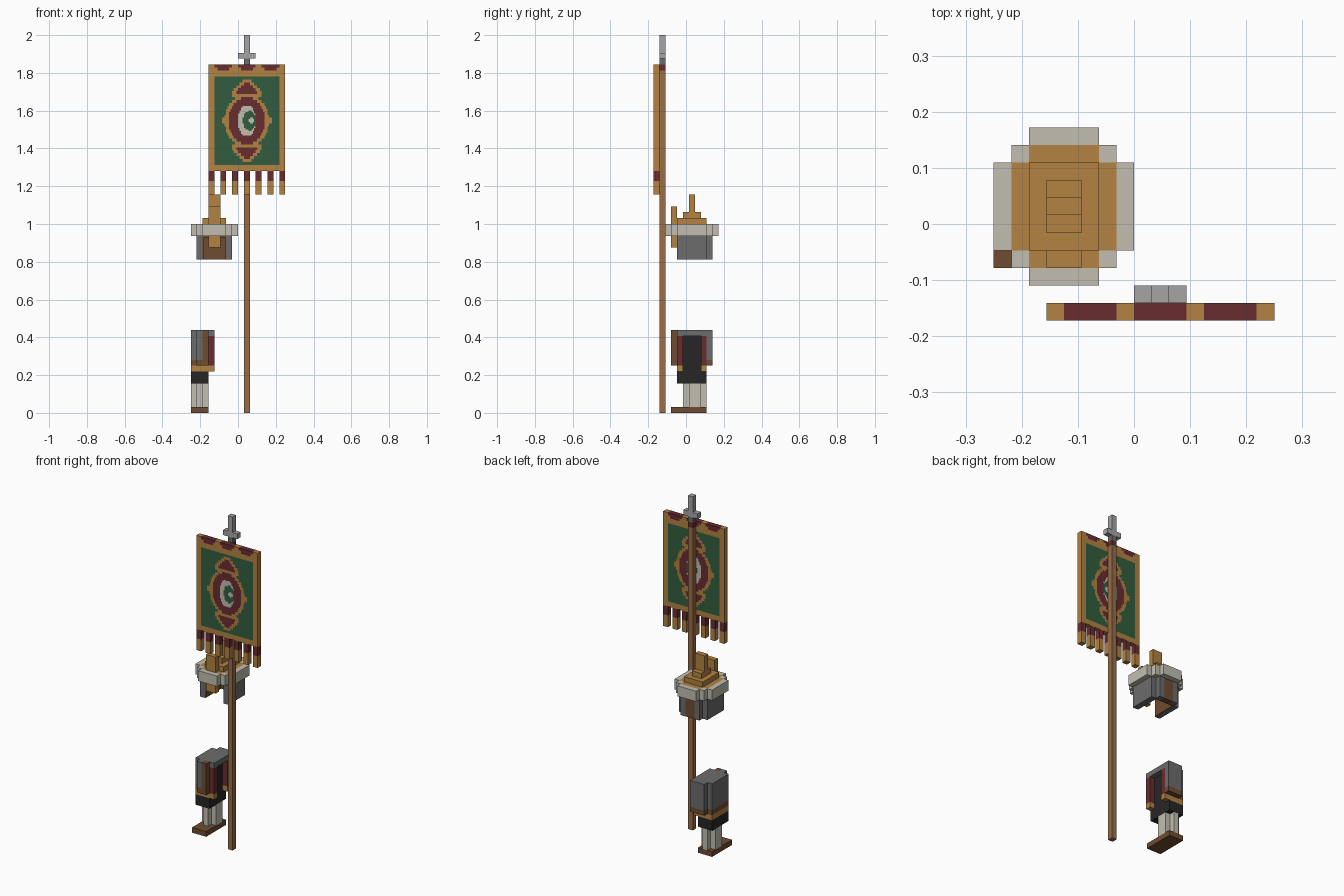
import bpy
import bmesh
from mathutils import Vector

U = 1 / 64               # one block step
MID_X, MID_Y = -8, 2     # centre of the helmet

cube = bpy.data.objects.get("Cube")
if cube:
    bpy.data.objects.remove(cube, do_unlink=True)


def linear(value):
    c = value / 255
    return c / 12.92 if c <= 0.04045 else ((c + 0.055) / 1.055) ** 2.4


def material(name, *rgb):
    mat = bpy.data.materials.new(name)
    colour = tuple(linear(v) for v in rgb) + (1.0,)
    mat.use_nodes = True
    mat.diffuse_color = colour
    mat.node_tree.nodes["Principled BSDF"].inputs["Base Color"].default_value = colour
    return mat


gold = material("gold", 178, 130, 66)
red = material("dark red", 105, 44, 48)
green = material("deep green", 50, 92, 62)
bone = material("bone white", 194, 190, 177)
iron = material("iron grey", 108, 108, 108)
steel = material("light steel", 165, 165, 166)
black = material("black cloth", 38, 38, 38)
leather = material("brown leather", 110, 76, 48)
wood = material("pole wood", 152, 109, 70)


def finish(name, bm, mats):
    mesh = bpy.data.meshes.new(name)
    bm.to_mesh(mesh)
    bm.free()
    for mat in mats:
        mesh.materials.append(mat)
    obj = bpy.data.objects.new(name, mesh)
    bpy.context.collection.objects.link(obj)
    return obj


def flip(box, axis, centre):
    """Reflect a box (x0, x1, y0, y1, z0, z1) across a plane."""
    out = list(box)
    a = axis * 2
    out[a], out[a + 1] = 2 * centre - box[a + 1], 2 * centre - box[a]
    return tuple(out)


def blocks(name, mat, *boxes, mirror=""):
    """Join boxes given in block steps into one object."""
    boxes = list(boxes)
    if "x" in mirror:
        boxes += [flip(b, 0, MID_X) for b in boxes]
    if "y" in mirror:
        boxes += [flip(b, 1, MID_Y) for b in boxes]
    bm = bmesh.new()
    for x0, x1, y0, y1, z0, z1 in boxes:
        verts = bmesh.ops.create_cube(bm, size=1)["verts"]
        bmesh.ops.scale(bm, vec=Vector((x1 - x0, y1 - y0, z1 - z0)) * U, verts=verts)
        bmesh.ops.translate(bm, vec=Vector((x0 + x1, y0 + y1, z0 + z1)) * U / 2, verts=verts)
    return finish(name, bm, [mat])


# Pole with collar and cross finial
blocks("pole", wood, (2, 4, -9, -7, 0, 116))
blocks("pole_collar", red, (2, 4, -9, -7, 116, 118))
blocks("finial_neck", iron, (2, 4, -9, -7, 118, 120))
blocks("finial_cross", steel, (0, 6, -9, -7, 120, 122), (2, 4, -9, -7, 122, 128))

# Banner cloth: the woven pattern is chosen per cell
OUTLINE = [8.5, 7.5, 7, 7, 6.5, 6, 5, 4, 5, 5, 4.5, 3.5, 2.5, 1.5]
FILL = [6, 6, 6, 5.5, 5, 4.5, 3.5, 2, 0, 3.5, 3, 2, 1, 0]


def pattern(x, z):
    dx, dz = abs(x - 3), z - 99
    if z > 116:
        inset = 0 if z > 117 else 1
        return 1 if any(abs(dx - c) < 3 - inset for c in (0, 8)) else 0
    if dx > 11 or abs(dz) > 15:
        return 0
    outer_moon = (dx / 3.2) ** 2 + (dz / 5.2) ** 2 < 1
    inner_moon = ((x - 3.9) / 2.3) ** 2 + (dz / 3.3) ** 2 < 1
    if abs(x - 4.6) + abs(dz) < 1.3:
        return 3
    if inner_moon:
        return 2
    if outer_moon:
        return 3
    row = int(abs(dz))
    if row < len(FILL):
        if dx < FILL[row]:
            return 1
        if dx < OUTLINE[row]:
            return 0
    return 2


def banner():
    left, right, low, high, step = -10, 16, 82, 118, 0.5
    cols, rows = int((right - left) / step), int((high - low) / step)
    bm = bmesh.new()
    for y in (-11, -9):
        grid = [[bm.verts.new(Vector((left + i * step, y, low + j * step)) * U)
                 for i in range(cols + 1)] for j in range(rows + 1)]
        for j in range(rows):
            for i in range(cols):
                quad = [grid[j][i], grid[j][i + 1], grid[j + 1][i + 1], grid[j + 1][i]]
                face = bm.faces.new(quad if y == -11 else quad[::-1])
                face.material_index = pattern(left + (i + 0.5) * step,
                                              low + (j + 0.5) * step)
    rim = [e for e in bm.edges if e.is_boundary]
    for face in bmesh.ops.bridge_loops(bm, edges=rim)["faces"]:
        centre = face.calc_center_median() / U
        on_top = centre.z > high - 0.1
        face.material_index = pattern(centre.x, high - 0.2) if on_top else 0
    bmesh.ops.recalc_face_normals(bm, faces=bm.faces)
    finish("banner_cloth", bm, [gold, red, green, bone])


banner()

# Fringe of seven two-tone tassels
starts = range(-10, 16, 4)
blocks("tassel_tops", red, *[(x, x + 2, -11, -9, 78.5, 82) for x in starts])
blocks("tassel_ends", gold, *[(x, x + 2, -11, -9, 74, 78.5) for x in starts])

# Helmet: stepped brim, gold crown and crest
blocks("brim_sides", bone, (-16, -14, -3, 7, 60, 64), mirror="x")
blocks("brim_ends", bone, (-12, -4, -7, -5, 60, 64), mirror="y")
blocks("brim_corners", bone, (-14, -12, -5, -3, 60, 64), mirror="xy")
blocks("crown_base", gold, (-14, -2, -3, 7, 60, 64),
       (-12, -4, -5, -3, 60, 64), (-12, -4, 7, 9, 60, 64))
blocks("crown_step", gold, (-12, -4, -3, 7, 64, 66))
blocks("crest", gold, (-10, -6, -1, 5, 66, 68), (-10, -6, 1, 3, 68, 74))
blocks("front_badge", gold, (-10, -6, -5, -3, 64, 70), (-10, -6, -5, -3, 56, 60))

# Helmet neck guard, open at the face and underneath
blocks("cheek_guards", iron, (-14, -12, -3, 7, 52, 60), mirror="x")
blocks("nape_guards", iron, (-12, -10, 7, 9, 52, 60), mirror="x")
blocks("nape_strap", leather, (-10, -6, 7, 8.9, 52, 60))
blocks("helmet_lining", leather, (-12, -4, 6.5, 7, 52, 60), (-12, -4, -3, 6.5, 59.5, 60))
blocks("side_lining", leather, (-12, -11.7, -2.8, 6.5, 52, 59.5), mirror="x")

# Boot and stocking
blocks("boot_sole", leather, (-16, -10, -5, 7, 0, 2))
blocks("stocking", bone, (-16, -10, 1, 5, 2, 10),
       (-14, -12, -1, 1, 2, 10), (-14, -12, 5, 7, 2, 10))

# Breeches
blocks("breeches", black, (-16, -10, -3, 7, 10, 14), (-14, -10, -1, 5, 14, 26))

# Half coat: armour shell, lining, front strap and hem
blocks("coat_top", iron, (-16, -8, -3, 7, 26, 28))
blocks("coat_side", iron, (-16, -14, -3, 7, 18, 26))
blocks("coat_front", iron, (-14, -12, -5, -3, 18, 28))
blocks("coat_back", iron, (-14, -8, 7, 9, 18, 28))
blocks("coat_lining", red, (-14, -8, -3, -1, 16, 26), mirror="y")
blocks("coat_strap", leather, (-12, -10, -5, -3, 16, 28))
blocks("hem_band", leather, (-16, -14, -3, 7, 16, 18),
       (-14, -12, -5, -3, 16, 18), (-14, -8, 7, 9, 16, 18))
blocks("hem_trim_side", gold, (-16, -14, -3, 7, 14, 16))
blocks("hem_trim", gold, (-14, -8, -3, -1, 14, 16), mirror="y")
